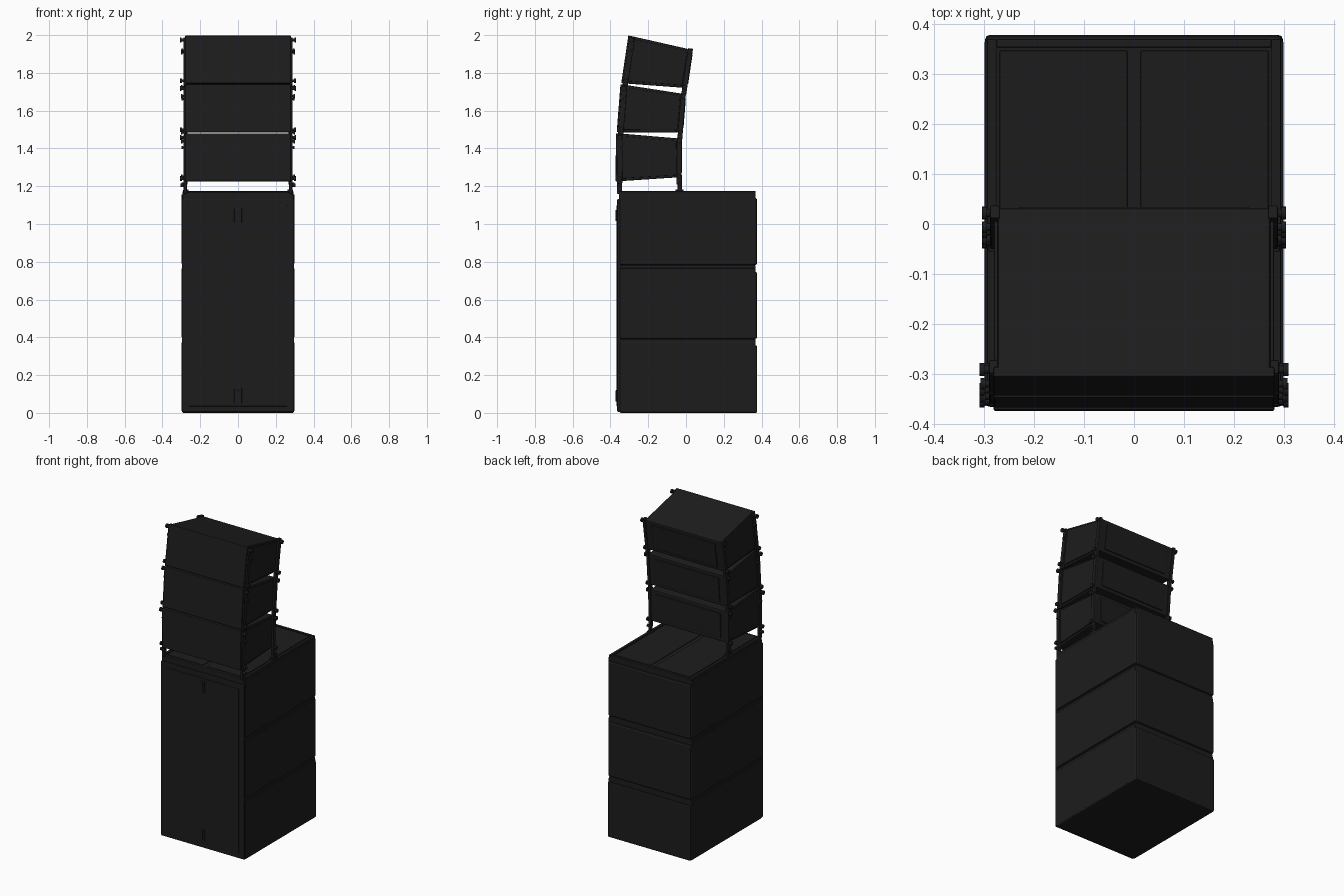
import bpy, bmesh, math
from mathutils import Matrix, Vector

if "Cube" in bpy.data.objects:
    bpy.data.objects.remove(bpy.data.objects["Cube"])

black = bpy.data.materials.new("black_paint")
black.diffuse_color = (0.012, 0.012, 0.012, 1)
black.use_nodes = True
black.node_tree.nodes["Principled BSDF"].inputs["Base Color"].default_value = black.diffuse_color


def finish(name, bm, matrix=Matrix(), bevel=0.0, segments=2):
    bmesh.ops.recalc_face_normals(bm, faces=bm.faces)
    me = bpy.data.meshes.new(name)
    bm.to_mesh(me)
    bm.free()
    ob = bpy.data.objects.new(name, me)
    bpy.context.collection.objects.link(ob)
    ob.matrix_world = matrix
    me.materials.append(black)
    if bevel:
        mod = ob.modifiers.new("bevel", 'BEVEL')
        mod.width, mod.segments = bevel, segments
    return ob


def box(name, x, y, z, matrix=Matrix(), bevel=0.0):
    bm = bmesh.new()
    size = [r[1] - r[0] for r in (x, y, z)]
    mid = [(r[1] + r[0]) / 2 for r in (x, y, z)]
    bmesh.ops.create_cube(bm, size=1, matrix=Matrix.Translation(mid) @ Matrix.Diagonal((*size, 1)))
    return finish(name, bm, matrix, bevel)


def extrude_x(name, profile, x0, x1, matrix=Matrix(), bevel=0.0):
    bm = bmesh.new()
    f = bm.faces.new([bm.verts.new((x0, y, z)) for y, z in profile])
    g = bmesh.ops.extrude_face_region(bm, geom=[f])
    bmesh.ops.translate(bm, verts=[v for v in g['geom'] if isinstance(v, bmesh.types.BMVert)],
                        vec=(x1 - x0, 0, 0))
    return finish(name, bm, matrix, bevel)


def pin(name, x0, x1, y, z, r, matrix=Matrix()):
    bm = bmesh.new()
    bmesh.ops.create_cone(bm, cap_ends=True, segments=16, radius1=r, radius2=r, depth=abs(x1 - x0),
                          matrix=Matrix.Translation(((x0 + x1) / 2, y, z)) @ Matrix.Rotation(math.pi / 2, 4, 'Y'))
    ob = finish(name, bm, matrix)
    for p in ob.data.polygons:
        p.use_smooth = len(p.vertices) == 4
    return ob


def span(s, a, b):
    return tuple(sorted((s * a, s * b)))


# Three stacked subwoofer cabinets with inset top bands
H = 0.391
for i in range(3):
    z = i * H
    box("sub_cabinet", (-0.297, 0.297), (-0.352, 0.377), (z, z + 0.357), bevel=0.012 if i else 0.008)
    top = z + H - (0.005 if i == 2 else 0)
    box("sub_band", (-0.293, 0.293), (-0.356, 0.368), (z + 0.345, top), bevel=0.004)
    for s in (-1, 1):
        box("sub_side_panel", span(s, 0.29, 0.298), (-0.35, 0.365), (z + 0.008, z + 0.375), bevel=0.002)

# Top lid panels, leaving a channel in the middle and a rim around
for s in (-1, 1):
    box("lid_panel", span(s, 0.013, 0.268), (-0.34, 0.346), (3 * H - 0.01, 3 * H - 0.001), bevel=0.002)
    box("lid_side_rim", span(s, 0.274, 0.293), (-0.356, 0.369), (3 * H - 0.01, 3 * H + 0.001), bevel=0.003)
box("lid_rear_rim", (-0.274, 0.274), (0.352, 0.369), (3 * H - 0.01, 3 * H + 0.001), bevel=0.003)

# Transport board over the front with raised panel and two latch handles
box("front_board", (-0.297, 0.297), (-0.364, -0.345), (0.005, 1.133), bevel=0.006)
box("front_board_panel", (-0.262, 0.262), (-0.367, -0.355), (0.035, 1.1), bevel=0.002)
for zc in (0.09, 1.045):
    box("latch_plate", (-0.02, 0.02), (-0.369, -0.36), (zc - 0.04, zc + 0.04), bevel=0.002)
    box("latch_grip", (-0.008, 0.008), (-0.373, -0.365), (zc - 0.03, zc + 0.03), bevel=0.002)

# Three tilted wedge cabinets, each placed at the middle of its front face
places = [(-0.372, 1.353, 0.5), (-0.357, 1.613, 4.5), (-0.324, 1.872, 8.5)]
for y, z, tilt in places:
    M = Matrix.Translation((0, y, z)) @ Matrix.Rotation(-math.radians(tilt), 4, 'X')
    extrude_x("array_cabinet", [(0.012, -0.127), (0.012, 0.127), (0.345, 0.102), (0.345, -0.102)],
              -0.272, 0.272, M, 0.006)
    box("array_grille", (-0.28, 0.28), (0, 0.02), (-0.127, 0.127), M, 0.003)
    box("rear_panel", (-0.23, 0.23), (0.34, 0.351), (-0.08, 0.08), M, 0.004)
    for s in (-1, 1):
        # Side plate, front and rear rigging rails
        extrude_x("side_plate", [(0.03, -0.112), (0.03, 0.112), (0.32, 0.092), (0.32, -0.092)],
                  s * 0.265, s * 0.279, M, 0.003)
        box("front_rail", span(s, 0.272, 0.289), (0.008, 0.036), (-0.138, 0.118), M, 0.003)
        box("rear_rail", span(s, 0.268, 0.287), (0.323, 0.349), (-0.142, 0.108), M, 0.003)
        # Locking pins at the joints
        for py, pz, r, out in ((0.018, 0.106, 0.013, 0.308), (0.03, 0.052, 0.009, 0.3),
                               (0.022, -0.112, 0.012, 0.306), (0.336, 0.09, 0.013, 0.303),
                               (0.336, -0.1, 0.012, 0.303)):
            pin("lock_pin", s * 0.27, s * (out - 0.007), py, pz, r * 0.6, M)
            pin("lock_pin_head", s * (out - 0.01), s * out, py, pz, r, M)

# Legs joining the lowest array cabinet to the sub
for s in (-1, 1):
    box("front_leg", span(s, 0.272, 0.288), (-0.365, -0.338), (1.16, 1.26), bevel=0.003)
    box("rear_leg", span(s, 0.27, 0.286), (-0.044, -0.022), (1.16, 1.26), bevel=0.003)
    box("leg_foot", span(s, 0.262, 0.29), (-0.055, -0.012), (1.168, 1.182), bevel=0.002)
    pin("leg_pin", s * 0.27, s * 0.305, -0.352, 1.205, 0.01)
    pin("leg_pin", s * 0.27, s * 0.298, -0.033, 1.21, 0.009)
